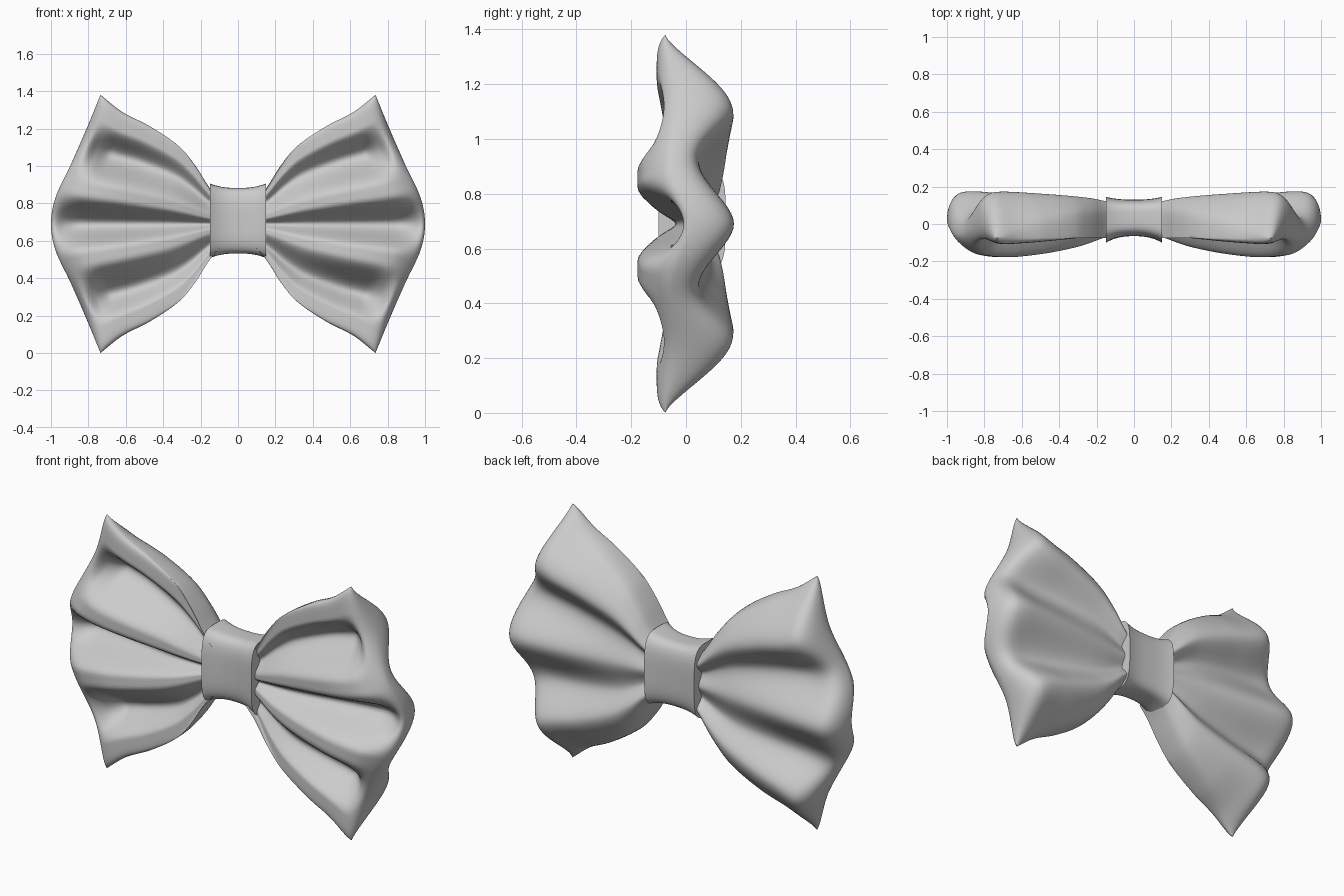
import bpy, bmesh, math

MID = 0.69          # height of the bow's centre line
INNER = 0.10        # where the wings start inside the knot

cube = bpy.data.objects.get("Cube")
if cube:
    bpy.data.objects.remove(cube, do_unlink=True)

grey = bpy.data.materials.new("grey fabric")
grey.use_nodes = True
grey.diffuse_color = (0.6, 0.6, 0.6, 1)
grey.node_tree.nodes["Principled BSDF"].inputs["Base Color"].default_value = (0.6, 0.6, 0.6, 1)


def wave(keys, a):
    """Value at a, eased between keys so every key is a crest or trough."""
    for (a0, v0), (a1, v1) in zip(keys, keys[1:]):
        if a <= a1:
            k = max(0, (a - a0) / (a1 - a0))
            return v0 + (v1 - v0) * k * k * (3 - 2 * k)
    return keys[-1][1]


def curve(keys, a):
    """Value at a on a smooth curve through the keys."""
    n = len(keys)
    i = 0
    while i < n - 2 and a > keys[i + 1][0]:
        i += 1

    def slope(j):
        p, q = keys[max(0, j - 1)], keys[min(n - 1, j + 1)]
        return (q[1] - p[1]) / (q[0] - p[0])
    (a0, v0), (a1, v1) = keys[i], keys[i + 1]
    d = a1 - a0
    k = (a - a0) / d
    return ((1 + 2 * k) * (1 - k) ** 2 * v0 + k * (1 - k) ** 2 * d * slope(i)
            + k * k * (3 - 2 * k) * v1 + k * k * (k - 1) * d * slope(i + 1))


# Outline: half height along the wing, and the outer edge from middle to tip
HEIGHT = [(0, .13), (.087, .197), (.2, .31), (.33, .41), (.58, .52), (.82, .60), (1, .69)]
EDGE = [(-.2, .977), (0, 1), (.2, .977), (.45, .897), (.72, .815), (1, .735)]

# Depth of each fold along the wing
FRONT_MIDDLE = [(0, -.04), (.3, -.03), (.83, .045), (.92, .02), (1, -.045)]
FRONT_RIDGE = [(0, -.05), (.25, -.125), (.62, -.175), (.85, -.165), (1, -.11)]
FRONT_GROOVE = [(0, -.03), (.3, -.01), (.78, .03), (.88, -.03), (.95, -.10), (1, -.11)]
FRONT_RIM = [(0, -.04), (.25, -.07), (.6, -.095), (1, -.115)]
BACK_MIDDLE = [(0, .10), (.3, .13), (.7, .165), (.92, .18), (1, .17)]
BACK_GROOVE = [(0, .08), (.3, .085), (.8, .05), (1, .055)]
BACK_RIDGE = [(0, .11), (.2, .14), (.6, .165), (.9, .175), (1, .165)]
BACK_RIM = [(0, .04), (.3, .03), (.7, -.04), (1, -.13)]


def wing_point(t, s, back):
    a = abs(s)
    x = INNER + (curve(EDGE, a) - INNER) * t
    z = MID + curve(HEIGHT, t) * s
    ridge = curve(FRONT_RIDGE, t)
    front_y = wave([(0, curve(FRONT_MIDDLE, t)), (.18 + .09 * t, ridge), (.27 + .1 * t, ridge),
                    (.64, curve(FRONT_GROOVE, t)), (.85, curve(FRONT_RIM, t))], a)
    back_y = wave([(0, curve(BACK_MIDDLE, t)), (.36, curve(BACK_GROOVE, t)),
                   (.66, curve(BACK_RIDGE, t)), (1.15, curve(BACK_RIM, t))], a)
    # Front and back meet in a rounded seam
    seam = wave([(0, .02), (.34, -.05), (.66, .01), (1, -.075)], a)
    puff = math.sqrt(max(0, (1 - t ** 22) * (1 - a ** 40)))
    return x, seam + ((back_y if back else front_y) - seam) * puff, z


def finish(name, bm):
    bmesh.ops.remove_doubles(bm, verts=bm.verts, dist=0.0005)
    bmesh.ops.recalc_face_normals(bm, faces=bm.faces)
    mesh = bpy.data.meshes.new(name)
    bm.to_mesh(mesh)
    bm.free()
    mesh.materials.append(grey)
    obj = bpy.data.objects.new(name, mesh)
    bpy.context.collection.objects.link(obj)
    bpy.ops.object.select_all(action='DESELECT')
    obj.select_set(True)
    bpy.context.view_layer.objects.active = obj
    bpy.ops.object.shade_smooth_by_angle(angle=math.radians(60))


def loft(name, rings, cap_end):
    """Skin closed rings of points, capping the start and optionally the end."""
    bm = bmesh.new()
    loops = [[bm.verts.new(p) for p in ring] for ring in rings]
    for r0, r1 in zip(loops, loops[1:]):
        for i in range(len(r0)):
            j = (i + 1) % len(r0)
            bm.faces.new((r0[i], r0[j], r1[j], r1[i]))
    bm.faces.new(loops[0])
    if cap_end:
        bm.faces.new(loops[-1])
    finish(name, bm)


# Pleated wings, mirrored left and right
ALONG, ACROSS = 72, 110
for side, name in ((1, "left_wing"), (-1, "right_wing")):
    rings = []
    for i in range(ALONG + 1):
        t = math.sin(math.pi / 2 * i / ALONG)
        ring = []
        for j in range(2 * ACROSS):
            s = -math.cos(math.pi * j / ACROSS)
            x, y, z = wing_point(t, s, j > ACROSS)
            ring.append((side * x, y, z))
        rings.append(ring)
    loft(name, rings, False)

# Knot: a rounded band that flares towards both ends
rings = []
for i in range(25):
    u = -1 + i / 12
    flare = abs(u) ** 2.5
    front, back = -.065 - .035 * flare, .13 + .015 * flare
    half = .175 + .024 * flare
    ring = []
    for j in range(72):
        c, s = math.cos(math.tau * j / 72), math.sin(math.tau * j / 72)
        c = math.copysign(abs(c) ** .5, c)
        s = math.copysign(abs(s) ** .55, s)
        ring.append((.15 * u, (front + back) / 2 + (back - front) / 2 * c, MID + .017 + half * s))
    rings.append(ring)
loft("knot", rings, True)
